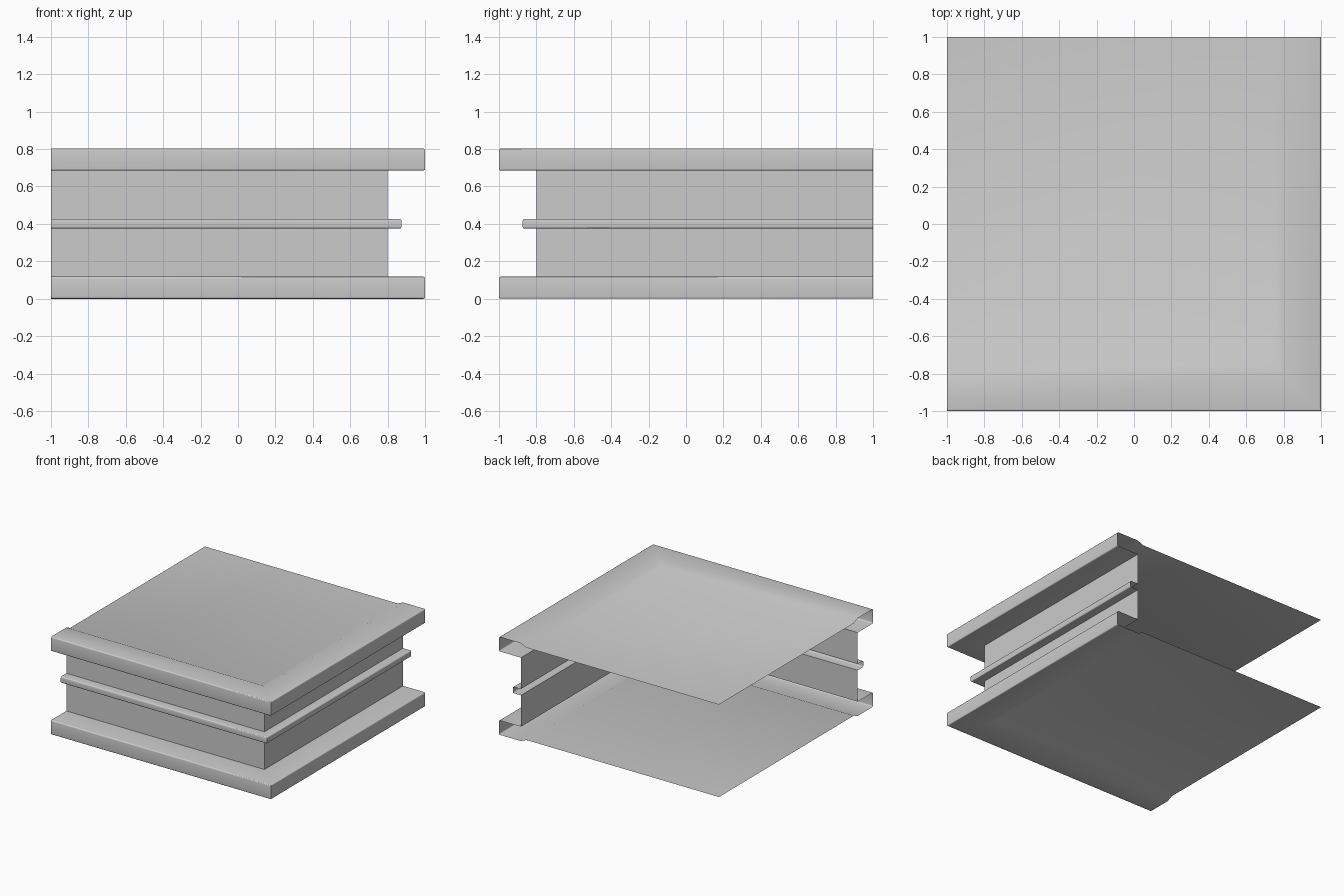
import bpy, bmesh
from math import sin, cos, radians

if "Cube" in bpy.data.objects:
    bpy.data.objects.remove(bpy.data.objects["Cube"])

H = 0.803       # total height
LIP = 0.118     # thickness of the projecting slabs
R = 0.01        # small rounding on outer edges
DEPTH = 0.022   # depth of the sunken panel


def sweep(name, profile, panel=False):
    """Sweep (inset, z) points, listed bottom to top, along the front and right sides."""
    bm = bmesh.new()
    rows = [[bm.verts.new(p) for p in ((-1, -1 + d, z), (1 - d, -1 + d, z), (1 - d, 1, z))]
            for d, z in profile]
    upward = profile[-1][1] > profile[0][1]
    for a, b in zip(rows, rows[1:]):
        for i in range(2):
            quad = (a[i], a[i + 1], b[i + 1], b[i])
            bm.faces.new(quad if upward else quad[::-1])
    if panel:  # sheet closing the sunken field up to the open back-left corner
        loop = rows[-1] + [bm.verts.new((-1, 1, profile[-1][1]))]
        bm.faces.new(loop if upward else loop[::-1])
    mesh = bpy.data.meshes.new(name)
    bm.to_mesh(mesh)
    bm.free()
    ob = bpy.data.objects.new(name, mesh)
    bpy.context.collection.objects.link(ob)
    bpy.ops.object.select_all(action='DESELECT')
    ob.select_set(True)
    bpy.context.view_layer.objects.active = ob
    bpy.ops.object.shade_smooth_by_angle(angle=radians(30))


def nose(d, z0, z1, steps=4):
    """Rounded front of a band that projects to inset d between heights z0 and z1."""
    angles = [radians(90 * i / steps) for i in range(steps + 1)]
    low = [(d + R - R * sin(a), z0 + R - R * cos(a)) for a in angles]
    return low + [(x, z0 + z1 - z) for x, z in reversed(low)]


def flip(profile):
    return [(d, H - z) for d, z in profile]


# slabs: underside, rounded lip, rim, shallow slope to the sunken panel
slab = [(0.2, H - LIP)] + nose(0, H - LIP, H) + [(0.2, H), (0.25, H - DEPTH)]
sweep("top_slab", slab, panel=True)
sweep("bottom_slab", flip(slab), panel=True)

# wall halves above and below the rib
mid, half = H / 2, 0.026
wall = [(0.2, mid + half), (0.2, H - LIP)]
sweep("upper_wall", wall)
sweep("lower_wall", flip(wall))

# thin projecting rib
sweep("middle_rib", [(0.2, mid - half)] + nose(0.127, mid - half, mid + half)
      + [(0.2, mid + half)])
